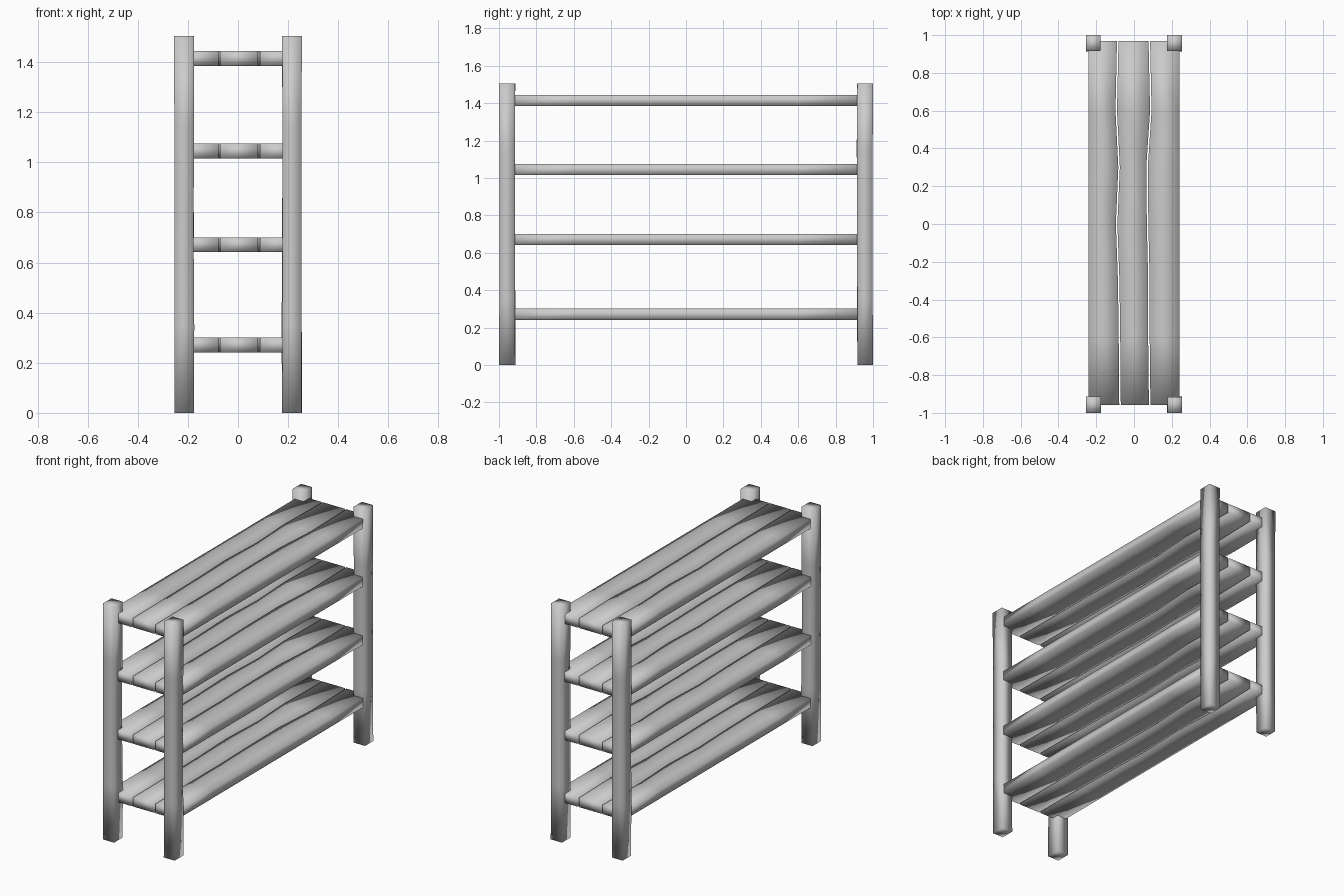
import bpy, bmesh, random

if "Cube" in bpy.data.objects:
    bpy.data.objects.remove(bpy.data.objects["Cube"])

random.seed(4)


def loft(name, rings):
    """Skin a list of four-cornered rings into one closed, smooth-shaded solid."""
    bm = bmesh.new()
    loops = [[bm.verts.new(p) for p in ring] for ring in rings]
    for a, b in zip(loops, loops[1:]):
        for i in range(4):
            j = (i + 1) % 4
            bm.faces.new((a[i], a[j], b[j], b[i]))
    bm.faces.new(loops[0][::-1])
    bm.faces.new(loops[-1])
    bmesh.ops.recalc_face_normals(bm, faces=bm.faces)
    for f in bm.faces:
        f.smooth = True
    mesh = bpy.data.meshes.new(name)
    bm.to_mesh(mesh)
    bm.free()
    obj = bpy.data.objects.new(name, mesh)
    bpy.context.collection.objects.link(obj)
    return obj


def post(name, sx, sy):
    # Square post with slightly uneven, hand-cut inner faces
    rings = []
    for z in (0, 0.35, 0.75, 1.15, 1.505):
        xi = 0.176 + random.uniform(-0.002, 0.002)
        yi = 0.915 + random.uniform(-0.003, 0.003)
        xo = 0.255 - random.uniform(0, 0.002)
        yo = 1.0 if z in (0, 1.505) else 0.998
        rings.append([(sx * xi, sy * yi, z), (sx * xo, sy * yi, z),
                      (sx * xo, sy * yo, z), (sx * xi, sy * yo, z)])
    return loft(name, rings)


# Wavy plank edges: length stations and the centre of the two gaps
STATIONS = (-0.957, -0.6, -0.3, 0.0, 0.3, 0.6, 0.97)
GAP_LEFT = (-0.074, -0.077, -0.081, -0.092, -0.079, -0.094, -0.086)
GAP_RIGHT = (0.083, 0.079, 0.079, 0.072, 0.069, 0.089, 0.081)
OUTER = (0.24,) * len(STATIONS)
GAP = 0.004


def plank(name, left, right, z0, z1):
    rings = [[(l, y, z0), (r, y, z0), (r, y, z1), (l, y, z1)]
             for y, l, r in zip(STATIONS, left, right)]
    return loft(name, rings)


def shift(edge, d):
    return [x + d for x in edge]


# Four corner posts
for sx, side in ((-1, "left"), (1, "right")):
    for sy, end in ((-1, "front"), (1, "back")):
        post(f"{end}_{side}_post", sx, sy)

# Four shelves of three planks
for n, (z0, z1) in enumerate(((0.242, 0.301), (0.643, 0.701),
                              (1.015, 1.075), (1.385, 1.445)), 1):
    plank(f"shelf_{n}_left_plank", shift(OUTER, -0.48), shift(GAP_LEFT, -GAP), z0, z1)
    plank(f"shelf_{n}_middle_plank", shift(GAP_LEFT, GAP), shift(GAP_RIGHT, -GAP), z0, z1)
    plank(f"shelf_{n}_right_plank", shift(GAP_RIGHT, GAP), OUTER, z0, z1)
